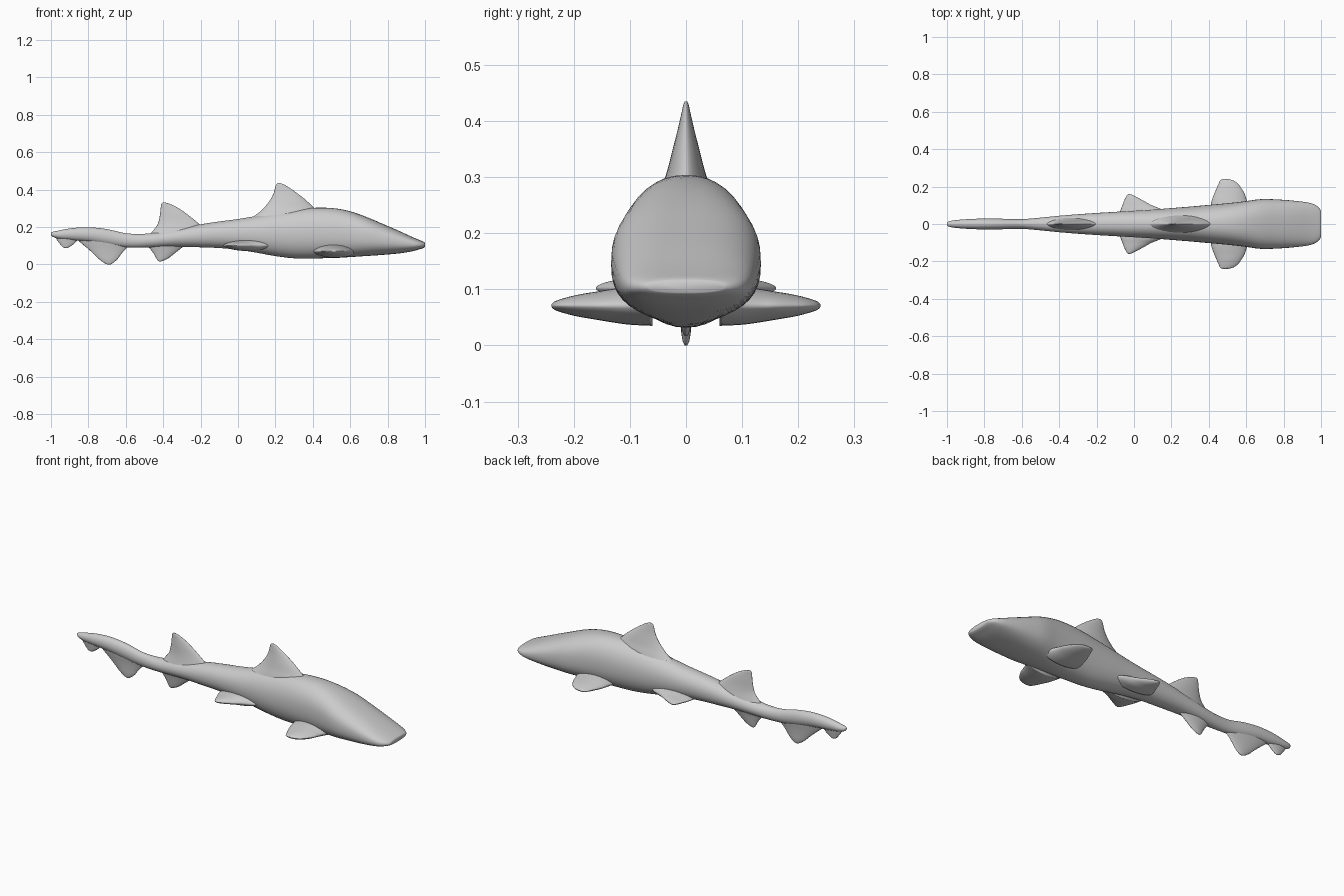
import bpy, bmesh, math


def spline(rows, steps):
    """Smooth the list of section rows with a Catmull-Rom curve."""
    out = []
    n = len(rows)
    for i in range(n - 1):
        a, b, c, d = (rows[max(0, min(n - 1, k))] for k in (i - 1, i, i + 1, i + 2))
        for s in range(steps):
            t = s / steps
            out.append([0.5 * (2*q + (r-p)*t + (2*p-5*q+4*r-w)*t*t + (3*q-p-3*r+w)*t**3)
                        for p, q, r, w in zip(a, b, c, d)])
    out.append(list(rows[-1]))
    return out


def loft(name, rings):
    """Skin closed rings of points and cap both ends."""
    bm = bmesh.new()
    loops = [[bm.verts.new(p) for p in ring] for ring in rings]
    n = len(loops[0])
    for a, b in zip(loops, loops[1:]):
        for i in range(n):
            j = (i + 1) % n
            bm.faces.new((a[i], a[j], b[j], b[i]))
    bm.faces.new(loops[0])
    bm.faces.new(loops[-1])
    bmesh.ops.recalc_face_normals(bm, faces=bm.faces)
    for f in bm.faces:
        f.smooth = True
    mesh = bpy.data.meshes.new(name)
    bm.to_mesh(mesh)
    bm.free()
    ob = bpy.data.objects.new(name, mesh)
    bpy.context.collection.objects.link(ob)
    return ob


def spow(v, e):
    return math.copysign(abs(v) ** e, v)


def fin(name, rows, level=None):
    """Rows: span, rear x, front x, half thickness. Vertical unless a level z is given."""
    rings = []
    for s, x0, x1, t in spline(rows, 5):
        ring = []
        for k in range(28):
            a = 2 * math.pi * k / 28
            x = (x0 + x1) / 2 + (x1 - x0) / 2 * math.cos(a)
            w = max(t, 0.001) * spow(math.sin(a), 1.25)
            ring.append((x, w, s) if level is None else (x, s, level + w))
        rings.append(ring)
    ob = loft(name, rings)
    if level is not None:
        m = ob.modifiers.new("mirror", 'MIRROR')
        m.use_axis = (False, True, False)
        m.use_mirror_merge = False
    return ob


# Body: x, half width, bottom z, top z, squareness
body = [
    (1.0, 0.070, 0.094, 0.117, 2.3), (0.992, 0.084, 0.088, 0.122, 2.4),
    (0.97, 0.102, 0.081, 0.131, 2.5), (0.93, 0.115, 0.070, 0.148, 2.5),
    (0.86, 0.124, 0.059, 0.180, 2.5), (0.77, 0.131, 0.051, 0.219, 2.5),
    (0.68, 0.133, 0.045, 0.257, 2.5), (0.59, 0.121, 0.039, 0.287, 2.4),
    (0.50, 0.111, 0.035, 0.302, 2.3), (0.40, 0.102, 0.032, 0.303, 2.2),
    (0.30, 0.093, 0.033, 0.294, 2.1), (0.20, 0.085, 0.045, 0.279, 2.1),
    (0.10, 0.077, 0.063, 0.260, 2.1), (0.0, 0.071, 0.079, 0.243, 2.1),
    (-0.10, 0.065, 0.088, 0.230, 2.1), (-0.20, 0.059, 0.092, 0.215, 2.1),
    (-0.30, 0.052, 0.094, 0.196, 2.0), (-0.40, 0.044, 0.093, 0.178, 2.0),
    (-0.50, 0.034, 0.090, 0.164, 2.0), (-0.60, 0.026, 0.092, 0.167, 2.0),
    (-0.70, 0.028, 0.105, 0.189, 2.0), (-0.80, 0.029, 0.122, 0.199, 2.0),
    (-0.89, 0.026, 0.130, 0.194, 2.0), (-0.96, 0.020, 0.138, 0.181, 2.0),
    (-0.99, 0.014, 0.148, 0.175, 2.0), (-1.0, 0.006, 0.157, 0.170, 2.0),
]
rings = []
for x, w, zb, zt, e in spline(body, 3):
    zc, h = (zb + zt) / 2, (zt - zb) / 2
    angs = [2 * math.pi * k / 40 for k in range(40)]
    rings.append([(x, w * spow(math.cos(a), 2 / e), zc + h * spow(math.sin(a), 2 / e))
                  for a in angs])
loft("body", rings)

# Dorsal fins
fin("front_dorsal_fin", [
    (0.24, 0.06, 0.46, 0.055), (0.28, 0.115, 0.43, 0.044), (0.31, 0.145, 0.40, 0.034),
    (0.345, 0.172, 0.362, 0.025), (0.38, 0.19, 0.318, 0.016), (0.41, 0.198, 0.275, 0.009),
    (0.428, 0.204, 0.245, 0.005), (0.435, 0.212, 0.225, 0.002)])
fin("rear_dorsal_fin", [
    (0.15, -0.48, -0.14, 0.042), (0.18, -0.455, -0.17, 0.032), (0.21, -0.432, -0.20, 0.024),
    (0.24, -0.422, -0.235, 0.018), (0.275, -0.416, -0.28, 0.013), (0.305, -0.413, -0.325, 0.008),
    (0.324, -0.41, -0.365, 0.005), (0.331, -0.402, -0.39, 0.002)])

# Anal fin and tail lobes
fin("anal_fin", [
    (0.125, -0.50, -0.26, 0.030), (0.09, -0.475, -0.30, 0.020), (0.06, -0.452, -0.338, 0.014),
    (0.035, -0.438, -0.37, 0.009), (0.022, -0.430, -0.395, 0.005), (0.017, -0.423, -0.41, 0.002)])
fin("tail_lower_lobe", [
    (0.155, -0.88, -0.53, 0.024), (0.12, -0.845, -0.555, 0.019), (0.085, -0.803, -0.598, 0.014),
    (0.055, -0.770, -0.625, 0.011), (0.028, -0.742, -0.645, 0.009), (0.008, -0.715, -0.668, 0.006),
    (0.0, -0.698, -0.682, 0.002)])
fin("tail_tip_lobe", [
    (0.165, -0.985, -0.82, 0.018), (0.135, -0.970, -0.853, 0.013), (0.11, -0.952, -0.877, 0.009),
    (0.094, -0.938, -0.90, 0.006), (0.088, -0.926, -0.912, 0.002)])

# Paired side fins
fin("pectoral_fins", [
    (0.06, 0.40, 0.64, 0.036), (0.10, 0.41, 0.615, 0.034), (0.13, 0.417, 0.602, 0.030),
    (0.16, 0.428, 0.592, 0.025), (0.19, 0.441, 0.575, 0.020), (0.215, 0.452, 0.556, 0.014),
    (0.233, 0.461, 0.53, 0.008), (0.24, 0.475, 0.50, 0.002)], level=0.071)
fin("pelvic_fins", [
    (0.04, -0.08, 0.19, 0.030), (0.075, -0.072, 0.155, 0.026), (0.10, -0.062, 0.095, 0.020),
    (0.125, -0.053, 0.05, 0.015), (0.145, -0.043, 0.012, 0.010), (0.155, -0.037, -0.008, 0.006),
    (0.16, -0.029, -0.02, 0.002)], level=0.102)
